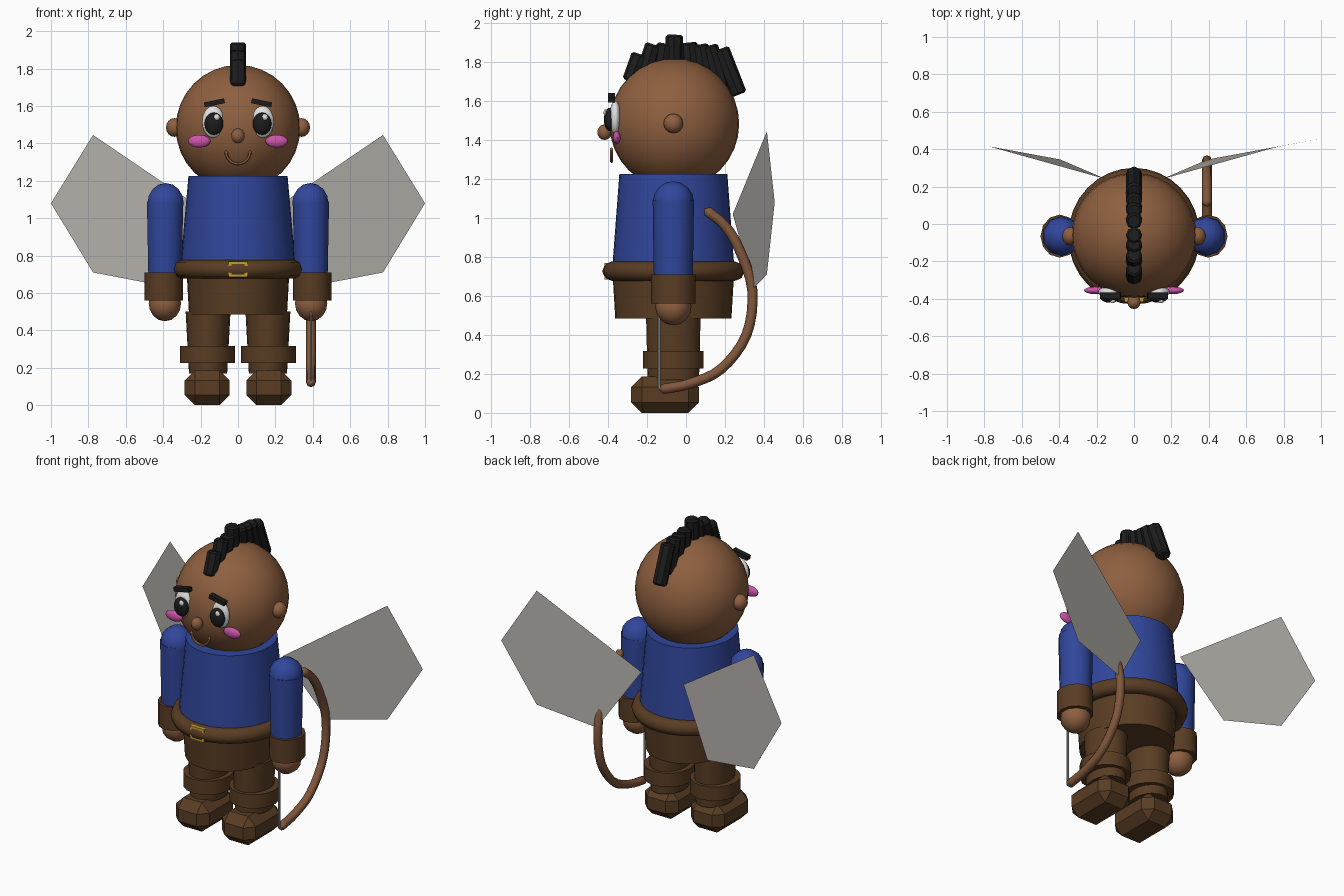
import bpy, bmesh, math
from mathutils import Vector, Matrix

if "Cube" in bpy.data.objects:
    bpy.data.objects.remove(bpy.data.objects["Cube"])


def mat(name, r, g, b):
    m = bpy.data.materials.new(name)
    m.diffuse_color = (r, g, b, 1)
    m.use_nodes = True
    m.node_tree.nodes["Principled BSDF"].inputs["Base Color"].default_value = m.diffuse_color
    return m


SKIN = mat("skin_brown", .27, .115, .05)
LEATHER = mat("leather_brown", .1, .046, .017)
BLUE = mat("shirt_blue", .03, .062, .33)
BLACK = mat("hair_black", .012, .012, .012)
WHITE = mat("eye_white", .75, .75, .75)
PINK = mat("cheek_pink", .6, .09, .4)
GOLD = mat("buckle_gold", .55, .34, .03)
WING = mat("wing_grey", .46, .44, .41)
WOOD = mat("bow_wood", .22, .095, .045)
CORD = mat("string_grey", .35, .35, .35)
CY = -.065  # body centre line in y


def finish(name, bm, material, smooth=50):
    me = bpy.data.meshes.new(name)
    bmesh.ops.recalc_face_normals(bm, faces=bm.faces)
    bm.to_mesh(me)
    bm.free()
    me.materials.append(material)
    ob = bpy.data.objects.new(name, me)
    bpy.context.collection.objects.link(ob)
    if smooth:
        bpy.ops.object.select_all(action='DESELECT')
        ob.select_set(True)
        bpy.context.view_layer.objects.active = ob
        bpy.ops.object.shade_smooth_by_angle(angle=math.radians(smooth))
    return ob


def ball(name, loc, size, material, seg=16, rings=10):
    bm = bmesh.new()
    bmesh.ops.create_uvsphere(bm, u_segments=seg, v_segments=rings, radius=1,
                              matrix=Matrix.LocRotScale(loc, None, Vector(size)))
    return finish(name, bm, material)


def drum(name, x, z0, z1, low, high, material, seg=24):
    """Tapered elliptical drum; low and high are (rx, ry)."""
    bm = bmesh.new()
    bmesh.ops.create_cone(bm, cap_ends=True, segments=seg, radius1=1, radius2=1, depth=1)
    for v in bm.verts:
        top = v.co.z > 0
        rx, ry = high if top else low
        v.co = Vector((x + v.co.x * rx, CY + v.co.y * ry, z1 if top else z0))
    return finish(name, bm, material)


def box(name, loc, size, material, bevel=0, tilt=0):
    bm = bmesh.new()
    bmesh.ops.create_cube(bm, size=1, matrix=Matrix.Diagonal((*size, 1)))
    if bevel:
        bmesh.ops.bevel(bm, geom=bm.edges[:], offset=bevel, segments=1, affect='EDGES')
    bmesh.ops.transform(bm, verts=bm.verts, matrix=Matrix.Translation(loc) @ Matrix.Rotation(tilt, 4, 'Y'))
    return finish(name, bm, material, 0)


def rod(name, a, b, r, material, seg=8, bevel=0):
    a, b = Vector(a), Vector(b)
    bm = bmesh.new()
    bmesh.ops.create_cone(bm, cap_ends=True, segments=seg, radius1=r, radius2=r, depth=(b - a).length)
    if bevel:
        rim = [e for e in bm.edges if abs(e.verts[0].co.z - e.verts[1].co.z) < 1e-5]
        bmesh.ops.bevel(bm, geom=rim, offset=bevel, segments=1, affect='EDGES')
    rot = (b - a).to_track_quat('Z', 'Y').to_matrix().to_4x4()
    bmesh.ops.transform(bm, verts=bm.verts, matrix=Matrix.Translation((a + b) / 2) @ rot)
    return finish(name, bm, material, 0)


def tube(name, pts, r, material, sides=8, scale=(1, 1, 1), loc=(0, 0, 0), closed=False):
    """Sweep a round section along points; open tubes end in a point."""
    pts = [Vector(p) for p in pts]
    n = len(pts)
    normal = (pts[1] - pts[0]).cross(pts[n // 2] - pts[0]).normalized()
    bm = bmesh.new()
    rings = []
    for i, p in enumerate(pts):
        a = pts[(i - 1) % n] if closed else pts[max(i - 1, 0)]
        b = pts[(i + 1) % n] if closed else pts[min(i + 1, n - 1)]
        side = (b - a).normalized().cross(normal).normalized()
        rings.append([bm.verts.new(p + r * (math.cos(t) * side + math.sin(t) * normal))
                      for t in [2 * math.pi * k / sides for k in range(sides)]])
    for i in range(n if closed else n - 1):
        p, q = rings[i], rings[(i + 1) % n]
        for k in range(sides):
            bm.faces.new((p[k], p[(k + 1) % sides], q[(k + 1) % sides], q[k]))
    if not closed:
        for ring, end, prev in ((rings[0], pts[0], pts[1]), (rings[-1], pts[-1], pts[-2])):
            tip = bm.verts.new(end + (end - prev).normalized() * r * .8)
            for k in range(sides):
                bm.faces.new((ring[k], ring[(k + 1) % sides], tip))
    for v in bm.verts:
        v.co = Vector([v.co[i] * scale[i] + loc[i] for i in range(3)])
    return finish(name, bm, material)


def spline(pts, steps=4):
    """Catmull-Rom points through a short path."""
    p = [Vector(q) for q in pts]
    p = [2 * p[0] - p[1]] + p + [2 * p[-1] - p[-2]]
    out = []
    for i in range(1, len(p) - 2):
        a, b, c, d = p[i - 1:i + 3]
        for s in range(steps):
            t = s / steps
            out.append(.5 * (2 * b + (c - a) * t + (2 * a - 5 * b + 4 * c - d) * t * t
                             + (3 * b - a - 3 * c + d) * t ** 3))
    return out + [p[-2]]


# Torso, hips and belt
drum("shirt", 0, .72, 1.225, (.31, .315), (.265, .277), BLUE, 32)
drum("hips", 0, .485, .72, (.262, .298), (.275, .312), LEATHER, 32)
circle = [(math.cos(2 * math.pi * k / 32) * .315, math.sin(2 * math.pi * k / 32) * .315, 0) for k in range(32)]
tube("belt", circle, .05, LEATHER, 8, (.965, 1, 1), (0, CY, .727), True)

# Belt buckle frame
for z in (.692, .762):
    box("buckle_bar", (0, -.403, z), (.1, .03, .014), GOLD)
for x in (-.043, .043):
    box("buckle_side", (x, -.403, .727), (.014, .03, .08), GOLD)

# Head, nose and smile
ball("head", (0, -.06, 1.483), (.333, .333, .336), SKIN, 32, 16)
ball("nose", (0, -.418, 1.44), (.036, .037, .04), SKIN, 12, 8)
smile = [(.064 * math.cos(t), -.382, 1.355 + .064 * math.sin(t))
         for t in [math.pi * (1 + k / 12) for k in range(13)]]
tube("mouth", smile, .009, SKIN, 6)

# Mirrored limbs and face parts
for s in (-1, 1):
    ball("ear", (s * .34, CY, 1.485), (.045, .05, .05), SKIN, 12, 8)
    ball("eye", (s * .132, -.363, 1.515), (.06, .03, .086), WHITE)
    ball("pupil", (s * .129, -.393, 1.505), (.05, .028, .06), BLACK)
    ball("eye_glint", (s * .129 + .015, -.413, 1.54), (.016, .01, .018), WHITE, 8, 6)
    ball("cheek", (s * .207, -.355, 1.412), (.06, .02, .034), PINK)
    box("eyebrow", (s * .126, -.383, 1.617), (.11, .035, .026), BLACK, 0, s * .2)

    ball("shoulder", (s * .387, CY, 1.08), (.102, .106, .108), BLUE, 10, 8)
    drum("sleeve", s * .39, .69, 1.09, (.094, .1), (.102, .106), BLUE, 10)
    drum("sleeve_cuff", s * .397, .56, .71, (.103, .115), (.103, .115), LEATHER, 12)
    ball("hand", (s * .391, CY, .545), (.091, .093, .096), SKIN, 10, 8)

    drum("leg", s * .16, .17, .5, (.102, .132), (.12, .14), LEATHER, 20)
    drum("boot_cuff", s * .164, .227, .317, (.147, .155), (.147, .155), LEATHER, 16)
    box("foot", (s * .165, -.107, .093), (.24, .348, .186), LEATHER, .054)

    # Flat wing panel
    bm = bmesh.new()
    outline = [(.15, .24, 1.02), (.395, .345, .637), (.775, .415, .71), (1, .455, 1.08), (.775, .415, 1.445)]
    vs = [bm.verts.new((s * x, y, z)) for x, y, z in outline]
    bm.faces.new(vs)
    finish("wing", bm, WING, 0)

# Crest of hair: (low y, low z, high y, high z)
for y0, z0, y1, z1 in [(-.285, 1.70, -.235, 1.84), (-.21, 1.75, -.165, 1.89),
                       (-.125, 1.77, -.105, 1.895), (-.062, 1.77, -.06, 1.94),
                       (.03, 1.75, .015, 1.90), (.10, 1.72, .07, 1.89),
                       (.18, 1.67, .12, 1.885), (.27, 1.632, .178, 1.868)]:
    rod("hair_lock", (0, y0, z0), (0, y1, z1), .044, BLACK, 8, .01)

# Bow and its string
bow = [(.39, .11, 1.035), (.39, .20, .96), (.39, .275, .835), (.39, .34, .63),
       (.39, .31, .40), (.39, .18, .225), (.39, .02, .15), (.39, -.12, .122)]
tube("bow", spline(bow), .026, WOOD, 8)
rod("bow_string", (.39, -.138, .12), (.39, -.138, .56), .007, CORD, 6)
